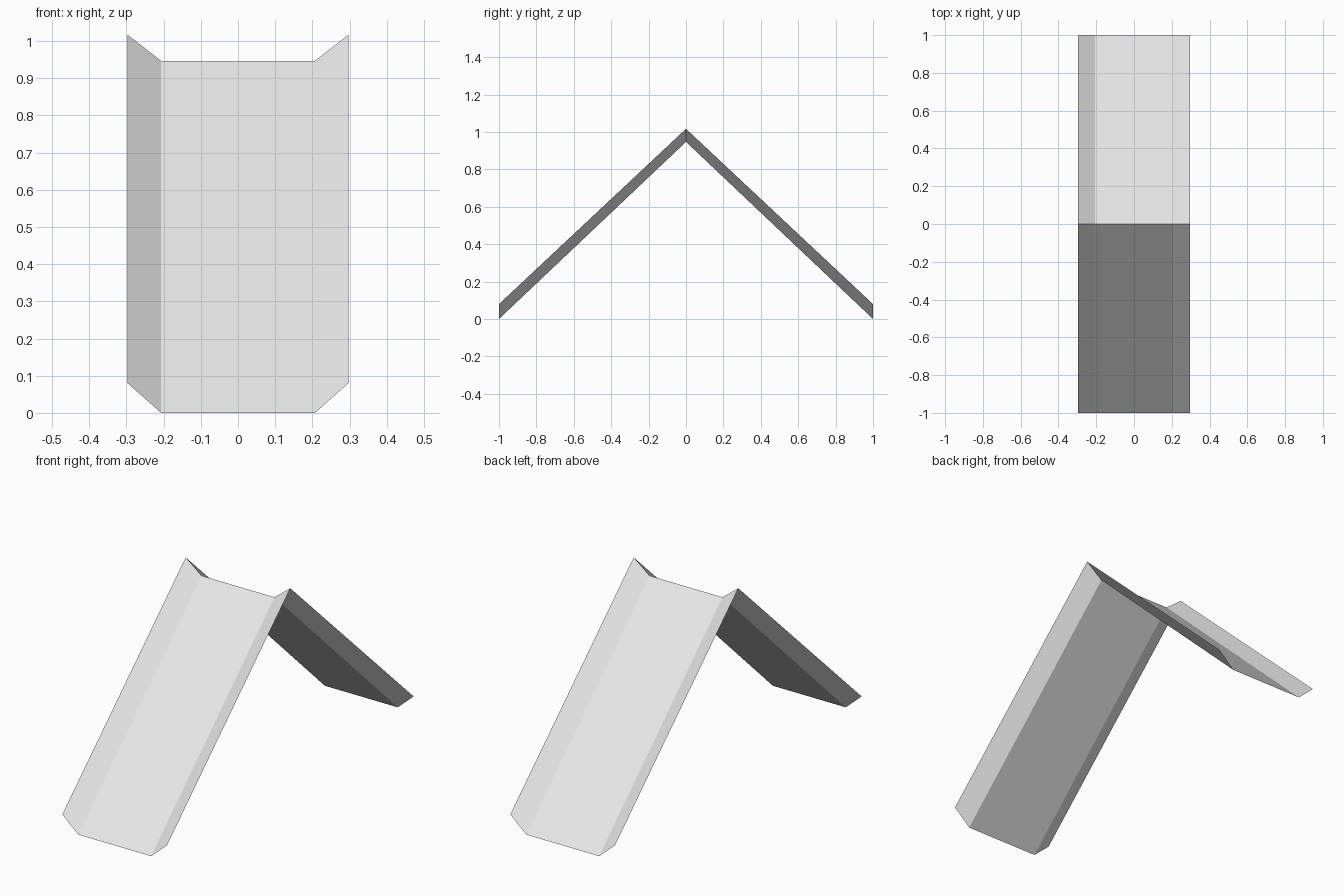
import bpy
import bmesh

if "Cube" in bpy.data.objects:
    bpy.data.objects.remove(bpy.data.objects["Cube"])

grey = bpy.data.materials.new("light_grey")
grey.diffuse_color = (0.8, 0.8, 0.8, 1.0)
grey.use_nodes = True
grey.node_tree.nodes["Principled BSDF"].inputs["Base Color"].default_value = grey.diffuse_color

# Cross-section of the open channel: x, height at the foot, height at the ridge
half = [(0.297, 0.08, 1.017), (0.207, 0.0, 0.947)]
profile = [(-x, lo, hi) for x, lo, hi in half] + half[::-1]

# Two sloping channels meeting at the ridge
bm = bmesh.new()
ridge = [bm.verts.new((x, 0, hi)) for x, lo, hi in profile]
for side in (-1, 1):
    foot = [bm.verts.new((x, side, lo)) for x, lo, hi in profile]
    for i in range(len(profile) - 1):
        quad = [foot[i], foot[i + 1], ridge[i + 1], ridge[i]]
        bm.faces.new(quad if side < 0 else quad[::-1])

mesh = bpy.data.meshes.new("ridge_channel")
bm.to_mesh(mesh)
bm.free()
mesh.materials.append(grey)
channel = bpy.data.objects.new("ridge_channel", mesh)
bpy.context.collection.objects.link(channel)
